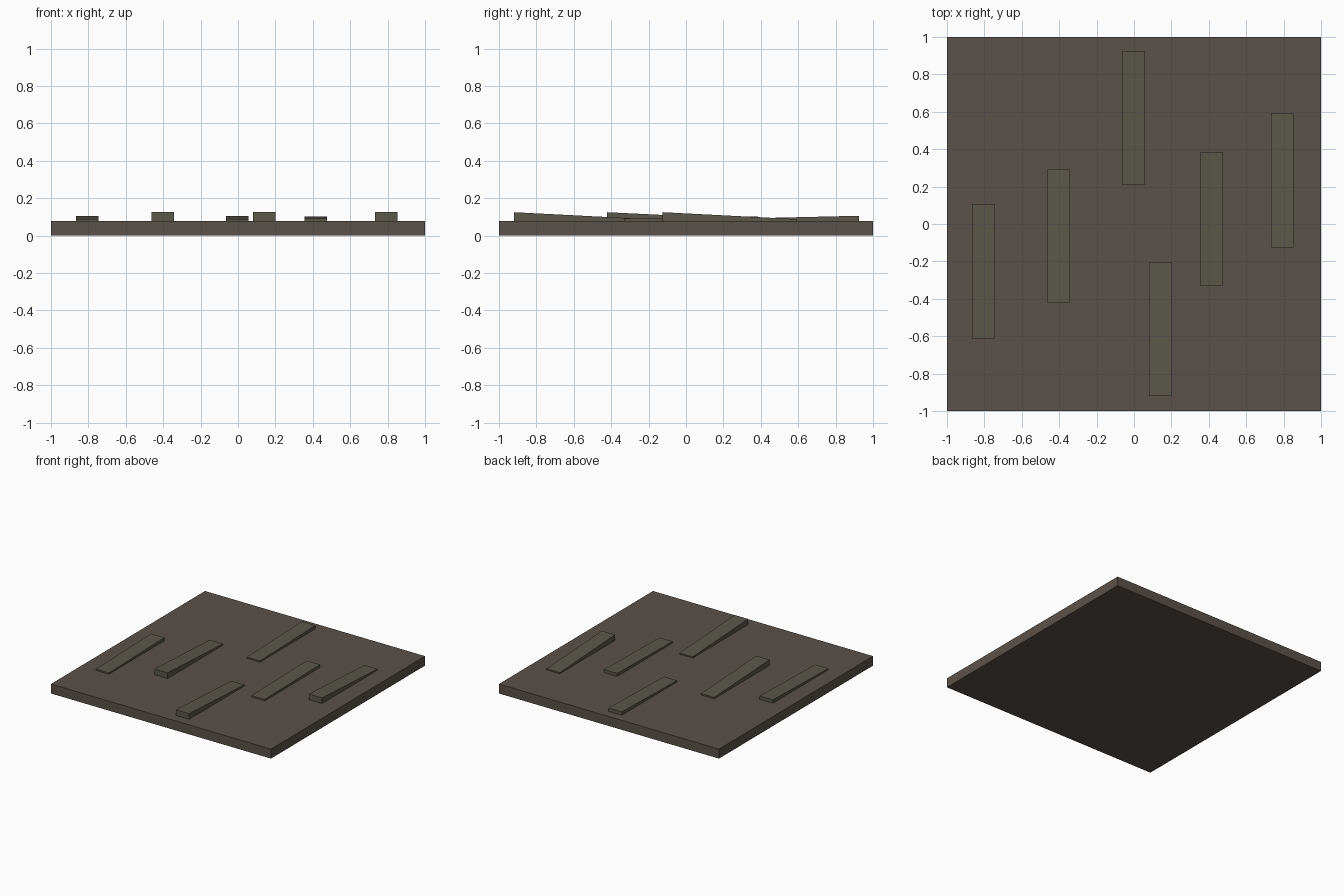
import bpy

if "Cube" in bpy.data.objects:
    bpy.data.objects.remove(bpy.data.objects["Cube"])


def material(name, color):
    m = bpy.data.materials.new(name)
    m.diffuse_color = (*color, 1.0)
    m.use_nodes = True
    m.node_tree.nodes["Principled BSDF"].inputs["Base Color"].default_value = m.diffuse_color
    return m


SOIL = material("dark brown", (0.105, 0.083, 0.067))
WOOD = material("mossy brown", (0.103, 0.096, 0.070))
TOP = 0.078


def wedge(name, x, y, half_w, half_l, z0, z_front, z_back, mat):
    """Box whose top slopes from the front height to the back height."""
    bpy.ops.mesh.primitive_cube_add(size=2)
    ob = bpy.context.object
    ob.name = name
    for v in ob.data.vertices:
        top = z_front if v.co.y < 0 else z_back
        z = top if v.co.z > 0 else z0
        v.co = (x + v.co.x * half_w, y + v.co.y * half_l, z)
    ob.data.materials.append(mat)
    return ob


# Square ground slab
wedge("ground_slab", 0, 0, 1, 1, 0, TOP, TOP, SOIL)

# Tilted planks half sunk in the slab: x, y, front height, back height
planks = [
    (-0.805, -0.252, 0.089, 0.105),
    (-0.403, -0.064, 0.125, 0.090),
    (-0.005, 0.567, 0.089, 0.106),
    (0.140, -0.561, 0.125, 0.088),
    (0.415, 0.027, 0.091, 0.103),
    (0.792, 0.234, 0.125, 0.088),
]
for i, (x, y, front, back) in enumerate(planks, 1):
    wedge(f"plank_{i}", x, y, 0.06, 0.359, TOP - 0.02, front, back, WOOD)
